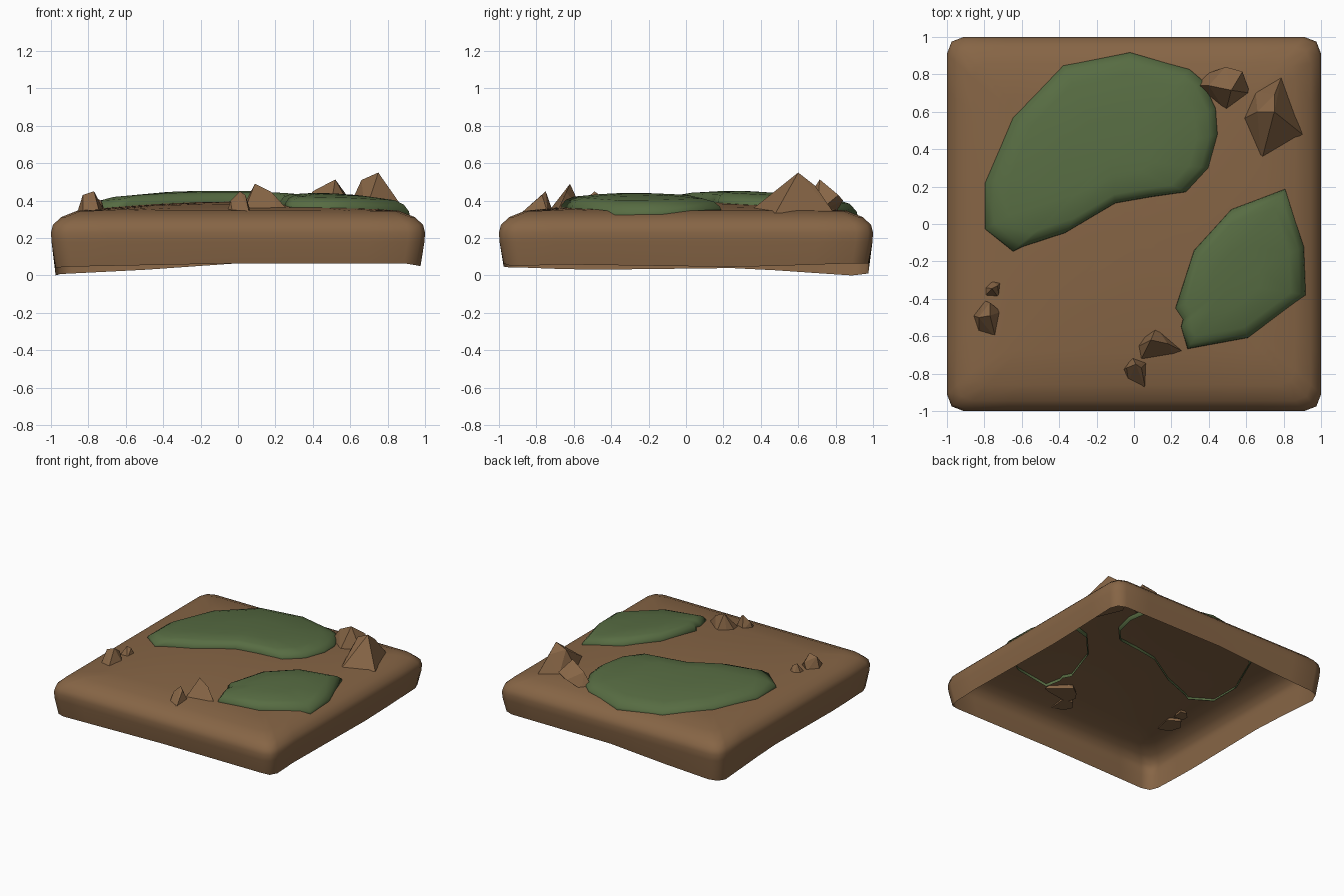
import bpy, bmesh, math
from mathutils import Vector

if "Cube" in bpy.data.objects:
    bpy.data.objects.remove(bpy.data.objects["Cube"])


def material(name, color):
    m = bpy.data.materials.new(name)
    m.diffuse_color = (*color, 1)
    m.use_nodes = True
    m.node_tree.nodes["Principled BSDF"].inputs["Base Color"].default_value = m.diffuse_color
    return m


SOIL = material("soil", (0.24, 0.13, 0.06))
GRASS = material("grass", (0.095, 0.15, 0.055))
STONE = material("stone", (0.24, 0.13, 0.06))


def finish(name, bm, mat, smooth):
    bmesh.ops.recalc_face_normals(bm, faces=bm.faces)
    # open shells: make sure the upper faces point outwards
    top = max(bm.faces, key=lambda f: f.calc_center_median().z)
    if top.normal.z < 0:
        bmesh.ops.reverse_faces(bm, faces=bm.faces)
    me = bpy.data.meshes.new(name)
    bm.to_mesh(me)
    bm.free()
    ob = bpy.data.objects.new(name, me)
    me.materials.append(mat)
    bpy.context.collection.objects.link(ob)
    for p in me.polygons:
        p.use_smooth = smooth
    return ob


def shell(rings, tip):
    """Skin a list of equal-length point rings, closed by a fan to the tip."""
    bm = bmesh.new()
    vs = [[bm.verts.new(p) for p in r] for r in rings]
    n = len(vs[0])
    for a, b in zip(vs, vs[1:]):
        for i in range(n):
            bm.faces.new((a[i], a[(i + 1) % n], b[(i + 1) % n], b[i]))
    t = bm.verts.new(tip)
    for i in range(n):
        bm.faces.new((vs[-1][i], vs[-1][(i + 1) % n], t))
    return bm


def interp(pts, t):
    for (a, za), (b, zb) in zip(pts, pts[1:]):
        if t <= b:
            return za + (zb - za) * (max(t, a) - a) / (b - a)
    return pts[-1][1]


def ground(x, y):
    """Gently domed top of the slab."""
    f = lambda t: max(0, 1 - (t / 0.87) ** 2)
    m = max(abs(x), abs(y))
    return 0.345 + 0.05 * f(x) * f(y) - 0.4 * max(0, m - 0.87)


def hem(x, y):
    """Uneven lower edge of the slab."""
    if y < -0.93:
        return interp([(-1, 0.04), (-0.9, 0.047), (0, 0.065), (0.9, 0.065), (1, 0.045)], x)
    if y > 0.93:
        return interp([(-1, 0.005), (-0.5, 0.03), (0, 0.065), (1, 0.065)], x)
    if x < 0:
        return interp([(-0.95, 0.045), (-0.55, 0.03), (0.3, 0.04), (0.88, 0.0)], y)
    return interp([(-0.95, 0.045), (-0.75, 0.06), (0.3, 0.045), (0.9, 0.065)], y)


# Soil slab: rounded-square outline stacked inwards, open underneath
side = [(-0.975, -0.975)] + [(t, -1) for t in (-0.91, -0.7, -0.5, -0.25, 0, 0.25, 0.5, 0.7, 0.91)]
outline = []
for k in range(4):
    c, s = round(math.cos(k * math.pi / 2)), round(math.sin(k * math.pi / 2))
    outline += [(c * x - s * y, s * x + c * y) for x, y in side]
rings = [[(0.975 * x, 0.975 * y, hem(0.975 * x, 0.975 * y)) for x, y in outline]]
for k, z in ((0.997, 0.18), (1, 0.23), (0.99, 0.27), (0.945, 0.312)):
    rings.append([(k * x, k * y, z) for x, y in outline])
for k in (0.86, 0.68, 0.45, 0.22):
    rings.append([(k * x, k * y, ground(k * x, k * y)) for x, y in outline])
finish("soil_slab", shell(rings, (0, 0, ground(0, 0))), SOIL, True)


# Grass patches: low mounds whose rim dips below the soil
def grass(name, pts):
    c = sum((Vector(p) for p in pts), Vector((0, 0))) / len(pts)
    rings = []
    for k, h in ((0.97, -0.03), (1, -0.012), (0.985, 0.015), (0.92, 0.04), (0.8, 0.054), (0.4, 0.062)):
        ring = []
        for p in pts:
            q = c + (Vector(p) - c) * k
            ring.append((q.x, q.y, ground(q.x, q.y) + h))
        rings.append(ring)
    finish(name, shell(rings, (c.x, c.y, ground(c.x, c.y) + 0.064)), GRASS, True)


grass("large_grass_patch", [
    (-0.65, -0.15), (-0.6, -0.125), (-0.37, -0.05), (-0.1, 0.11), (0.1, 0.145), (0.28, 0.17),
    (0.4, 0.3), (0.45, 0.48), (0.44, 0.62), (0.37, 0.77), (0.3, 0.83), (-0.02, 0.92),
    (-0.38, 0.85), (-0.65, 0.57), (-0.8, 0.22), (-0.8, -0.03)])
grass("small_grass_patch", [
    (0.22, -0.45), (0.26, -0.51), (0.25, -0.55), (0.285, -0.67), (0.61, -0.61), (0.92, -0.38),
    (0.91, -0.12), (0.81, 0.19), (0.52, 0.08), (0.32, -0.14)])


# Rocks: faceted hulls over a base outline and a few peaks
def rock(name, base, peaks, z=0.335):
    bm = bmesh.new()
    for x, y in base:
        bm.verts.new((x, y, z))
    for p in peaks:
        bm.verts.new(p)
    bmesh.ops.convex_hull(bm, input=bm.verts)
    finish(name, bm, STONE, False)


rock("big_rock", [(0.65, 0.71), (0.79, 0.79), (0.90, 0.48), (0.68, 0.33), (0.58, 0.56)],
     [(0.75, 0.6, 0.55), (0.66, 0.6, 0.51), (0.75, 0.69, 0.48)])
rock("back_rock", [(0.32, 0.74), (0.38, 0.8), (0.62, 0.70), (0.49, 0.60)],
     [(0.52, 0.715, 0.513), (0.49, 0.84, 0.40), (0.58, 0.815, 0.43), (0.4, 0.74, 0.45)])
rock("front_rock", [(0.01, -0.66), (0.05, -0.6), (0.12, -0.55), (0.28, -0.69), (0.22, -0.71), (0.03, -0.74)],
     [(0.09, -0.62, 0.49), (0.18, -0.64, 0.445)])
rock("front_pebble", [(-0.06, -0.78), (-0.01, -0.71), (0.07, -0.74), (0.06, -0.88), (-0.03, -0.84)],
     [(0.01, -0.75, 0.45), (-0.04, -0.77, 0.40), (0.04, -0.77, 0.43)])
rock("left_rock", [(-0.86, -0.49), (-0.8, -0.41), (-0.71, -0.47), (-0.74, -0.61), (-0.83, -0.58)],
     [(-0.77, -0.49, 0.45), (-0.83, -0.5, 0.43), (-0.77, -0.42, 0.40)])
rock("left_pebble", [(-0.8, -0.34), (-0.76, -0.3), (-0.71, -0.31), (-0.72, -0.4), (-0.8, -0.39)],
     [(-0.76, -0.345, 0.415), (-0.73, -0.33, 0.40)])
